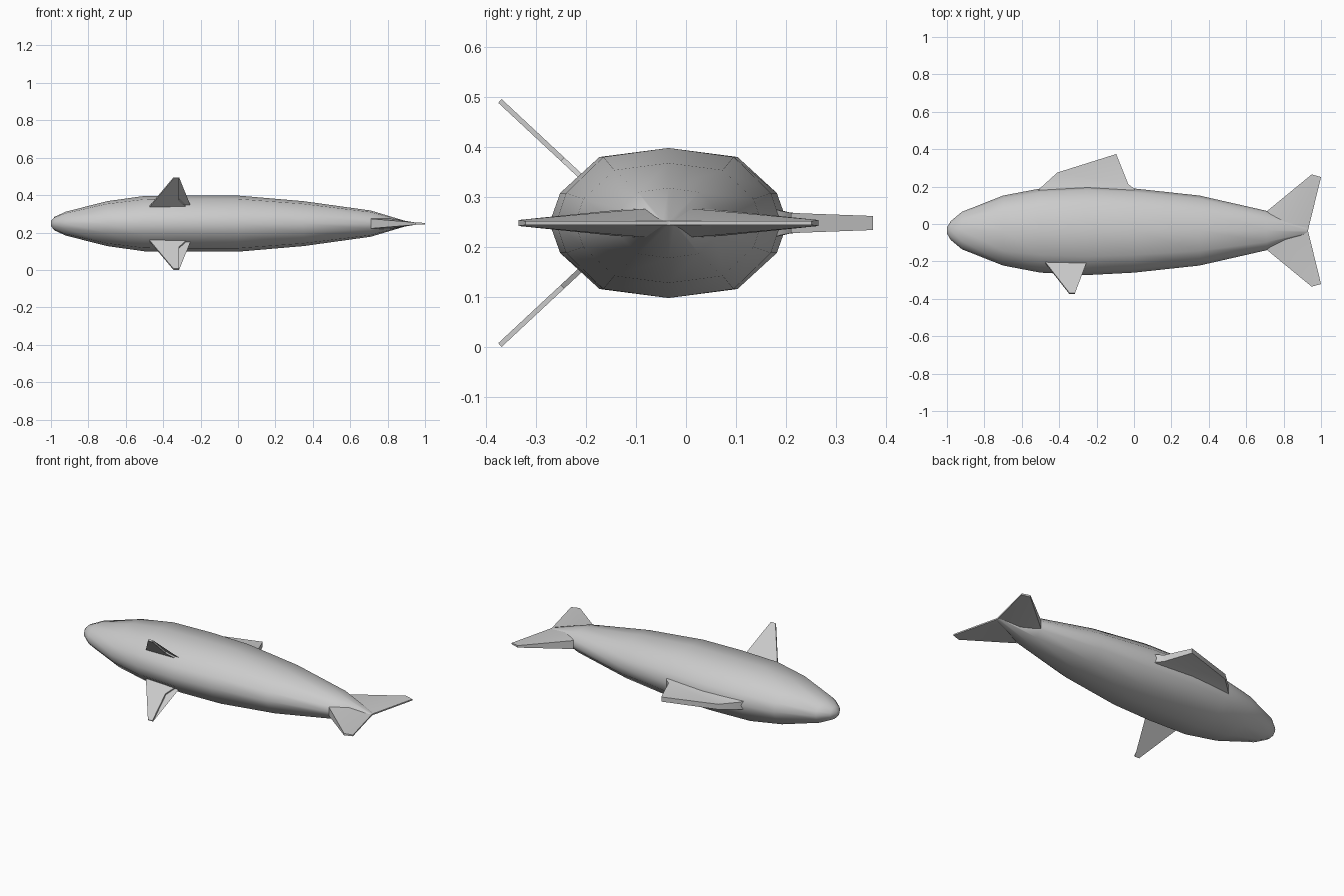
import bpy, bmesh, math
from mathutils import Vector

if "Cube" in bpy.data.objects:
    bpy.data.objects.remove(bpy.data.objects["Cube"])

MID = 0.2475   # height of the symmetry plane
CY = -0.035    # body axis


def finish(name, bm, angle):
    bmesh.ops.recalc_face_normals(bm, faces=bm.faces[:])
    mesh = bpy.data.meshes.new(name)
    bm.to_mesh(mesh)
    bm.free()
    ob = bpy.data.objects.new(name, mesh)
    bpy.context.collection.objects.link(ob)
    bpy.ops.object.select_all(action='DESELECT')
    ob.select_set(True)
    bpy.context.view_layer.objects.active = ob
    bpy.ops.object.shade_smooth_by_angle(angle=math.radians(angle))
    return ob


def slab(name, outline, normal):
    """Fin plate: outline is a list of (point, half thickness)."""
    bm = bmesh.new()
    n = Vector(normal).normalized()
    a = [bm.verts.new(Vector(p) + n * t) for p, t in outline]
    b = [bm.verts.new(Vector(p) - n * t) for p, t in outline]
    bm.faces.new(a)
    bm.faces.new(b[::-1])
    k = len(a)
    for i in range(k):
        j = (i + 1) % k
        bm.faces.new((a[i], b[i], b[j], a[j]))
    bmesh.ops.triangulate(bm, faces=[f for f in bm.faces if len(f.verts) > 4])
    return finish(name, bm, 30)


# Body: twelve-sided rings along x (x, half size in y, half size in z)
stations = [(-1.0, 0.016, 0.014), (-0.98, 0.05, 0.037), (-0.92, 0.1, 0.064),
            (-0.7, 0.187, 0.12), (-0.5, 0.225, 0.148), (-0.25, 0.238, 0.15),
            (0.0, 0.225, 0.15), (0.35, 0.187, 0.12), (0.71, 0.105, 0.07),
            (0.93, 0.02, 0.004)]
quarter = [(1, 0), (0.91, 0.4), (0.58, 0.88)]
half = quarter + [(0, 1)] + [(-u, v) for u, v in quarter[:0:-1]]
ring = half + [(-u, -v) for u, v in half]
bm = bmesh.new()
rows = [[bm.verts.new((x, CY + h * u, MID + w * v)) for u, v in ring]
        for x, h, w in stations]
n = len(ring)
for r, s in zip(rows, rows[1:]):
    for i in range(n):
        j = (i + 1) % n
        bm.faces.new((r[i], r[j], s[j], s[i]))
bm.faces.new(rows[0])
bm.faces.new(rows[-1])
finish("body", bm, 70)

# Tail lobes, mirrored about the body axis
for name, s in (("tail_lobe_upper", 1), ("tail_lobe_lower", -1)):
    pts = [(0.71, 0.103, 0.026), (0.95, 0.3, 0.006), (1.0, 0.286, 0.004),
           (0.93, 0.0, 0.004), (0.8, 0.03, 0.03)]
    slab(name, [((x, CY + s * y, MID), t) for x, y, t in pts], (0, 0, 1))

# Dorsal fin
dorsal = [(-0.52, 0.17, 0.03), (-0.5, 0.193, 0.022), (-0.41, 0.275, 0.016),
          (-0.095, 0.374, 0.014), (-0.03, 0.212, 0.02), (0.0, 0.19, 0.024),
          (0.02, 0.15, 0.035)]
slab("dorsal_fin", [((x, y, MID), t) for x, y, t in dorsal], (0, 0, 1))

# Pectoral fins, splayed above and below the symmetry plane
pectoral = [(-0.5, -0.35), (-0.46, 0), (-0.345, 1), (-0.315, 1),
            (-0.315, 0.15), (-0.24, -0.35)]
for name, s in (("pectoral_fin_left", 1), ("pectoral_fin_right", -1)):
    slab(name, [((x, -0.225 - 0.147 * t, MID + s * (0.107 + 0.137 * t)), 0.005)
                for x, t in pectoral], (0, 0.137, s * 0.147))
